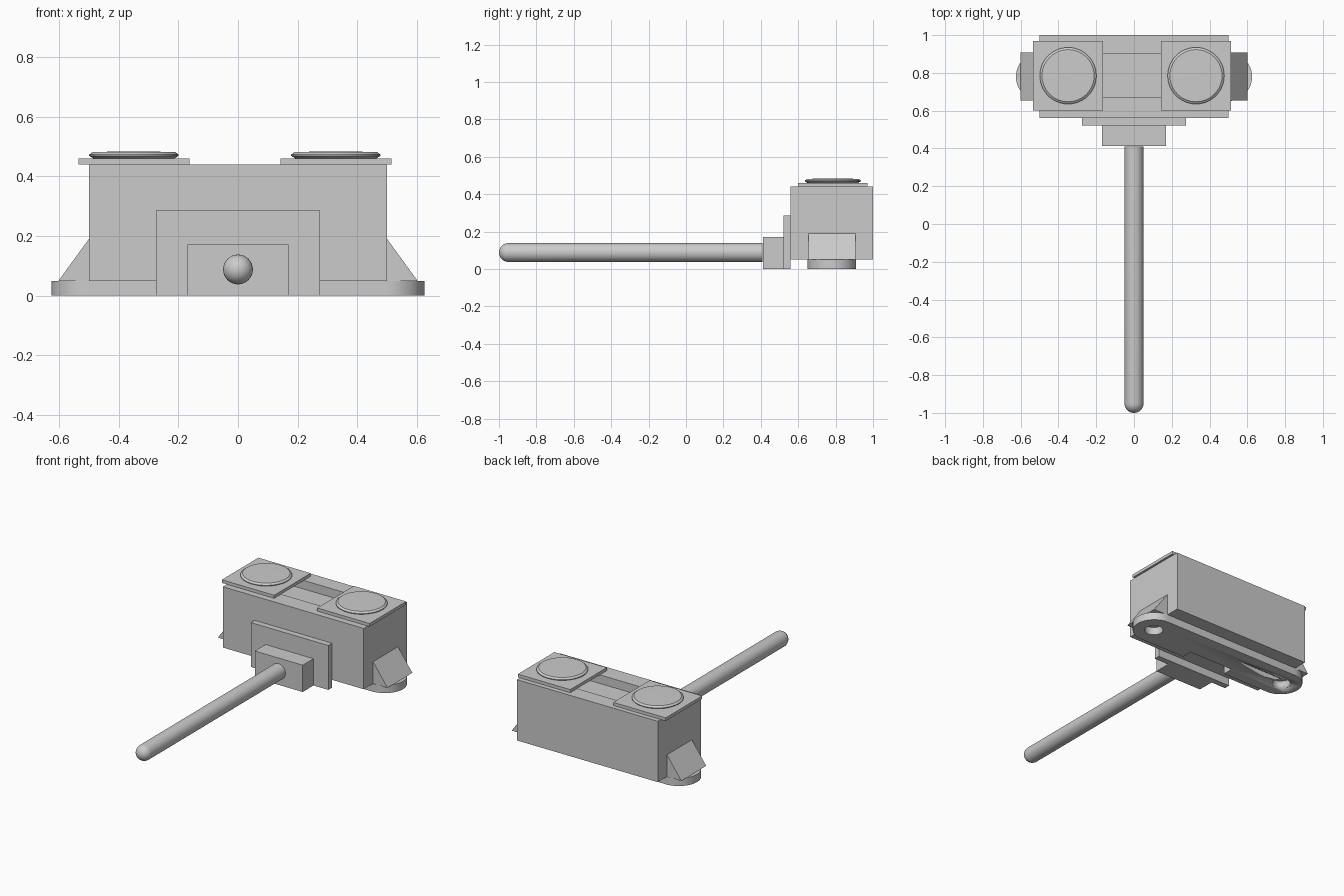
import bpy, bmesh
from math import pi, sin, cos, radians
from mathutils import Matrix, Vector

cube = bpy.data.objects.get("Cube")
if cube:
    bpy.data.objects.remove(cube, do_unlink=True)

GREY = bpy.data.materials.new("plain_grey")
GREY.use_nodes = True
GREY.diffuse_color = (0.6, 0.6, 0.6, 1)
GREY.node_tree.nodes["Principled BSDF"].inputs["Base Color"].default_value = (0.6, 0.6, 0.6, 1)


def finish(name, bm, smooth=False):
    bmesh.ops.recalc_face_normals(bm, faces=bm.faces)
    mesh = bpy.data.meshes.new(name)
    bm.to_mesh(mesh)
    bm.free()
    mesh.materials.append(GREY)
    ob = bpy.data.objects.new(name, mesh)
    bpy.context.collection.objects.link(ob)
    if smooth:
        bpy.ops.object.select_all(action="DESELECT")
        ob.select_set(True)
        bpy.context.view_layer.objects.active = ob
        bpy.ops.object.shade_smooth_by_angle(angle=radians(35))
    return ob


def prism(name, points, direction, smooth=False):
    """Extrude a closed outline along a direction."""
    bm = bmesh.new()
    face = bm.faces.new([bm.verts.new(p) for p in points])
    ext = bmesh.ops.extrude_face_region(bm, geom=[face], use_keep_orig=True)
    moved = [v for v in ext["geom"] if isinstance(v, bmesh.types.BMVert)]
    bmesh.ops.translate(bm, verts=moved, vec=direction)
    return finish(name, bm, smooth)


def box(name, x0, x1, y0, y1, z0, z1):
    outline = [(x0, y0, z0), (x1, y0, z0), (x1, y1, z0), (x0, y1, z0)]
    return prism(name, outline, (0, 0, z1 - z0))


def lathe(name, profile, place, steps=48):
    """Spin a (radius, height) profile around z, then place it."""
    bm = bmesh.new()
    verts = [bm.verts.new((r, 0, h)) for r, h in profile]
    edges = [bm.edges.new(pair) for pair in zip(verts, verts[1:])]
    bmesh.ops.spin(bm, geom=verts + edges, axis=(0, 0, 1), cent=(0, 0, 0),
                   angle=2 * pi, steps=steps)
    bmesh.ops.remove_doubles(bm, verts=bm.verts, dist=0.0001)
    bm.transform(place)
    return finish(name, bm, True)


def cut(target, cutter):
    cutter.hide_render = True
    mod = target.modifiers.new("cut", "BOOLEAN")
    mod.operation = "DIFFERENCE"
    mod.solver = "EXACT"
    mod.object = cutter
    bpy.context.view_layer.objects.active = target
    bpy.ops.object.modifier_apply(modifier=mod.name)
    bpy.data.objects.remove(cutter, do_unlink=True)


MID_Y = 0.78

# Main housing with a shallow trench in its top
housing = box("housing", -0.5, 0.5, 0.56, 1.0, 0.05, 0.44)
cut(housing, box("trench_cutter", -0.3, 0.3, 0.67, 0.9, 0.385, 0.5))

# Round-ended base with two screw holes and a front notch
outline = []
for side in (1, -1):
    for i in range(25):
        a = -pi / 2 + pi * i / 24
        outline.append((side * (0.495 + 0.13 * cos(a)), MID_Y + side * 0.13 * sin(a), 0))
base = prism("base_plate", outline, (0, 0, 0.05), True)
for side in (1, -1):
    hole = [(side * 0.5 + 0.055 * cos(i * pi / 16), MID_Y + 0.055 * sin(i * pi / 16), -0.05)
            for i in range(32)]
    cut(base, prism("hole_cutter", hole, (0, 0, 0.15), True))
cut(base, box("notch_cutter", -0.16, 0.16, 0.6, 0.72, -0.05, 0.1))

# Sloped wedge at each end
for side, name in ((1, "left_wedge"), (-1, "right_wedge")):
    prism(name, [(side * 0.5, 0.655, 0.05), (side * 0.602, 0.655, 0.05),
                 (side * 0.5, 0.655, 0.19)], (0, 0.252, 0))

# Top pads with round caps
cap = [(0, 0), (0.135, 0), (0.15, 0.009), (0.15, 0.013), (0.138, 0.022), (0, 0.024)]
for name, cx in (("right", -0.349), ("left", 0.328)):
    box(name + "_pad", cx - 0.186, cx + 0.186, 0.6, 0.97, 0.44, 0.46)
    lathe(name + "_cap", cap, Matrix.Translation((cx, 0.785, 0.46)))

# Front mounting plate and rod block
box("front_plate", -0.275, 0.275, 0.522, 0.56, 0, 0.285)
box("rod_block", -0.17, 0.17, 0.413, 0.522, 0, 0.172)

# Round-tipped rod reaching forward
R = 0.05
tip = [(R * cos(i * pi / 16), 1.36 + R * sin(i * pi / 16)) for i in range(9)]
rod = [(0, 0), (R, 0)] + tip
lathe("rod", rod, Matrix.Translation((0, 0.41, 0.088)) @ Matrix.Rotation(pi / 2, 4, "X"), 32)
